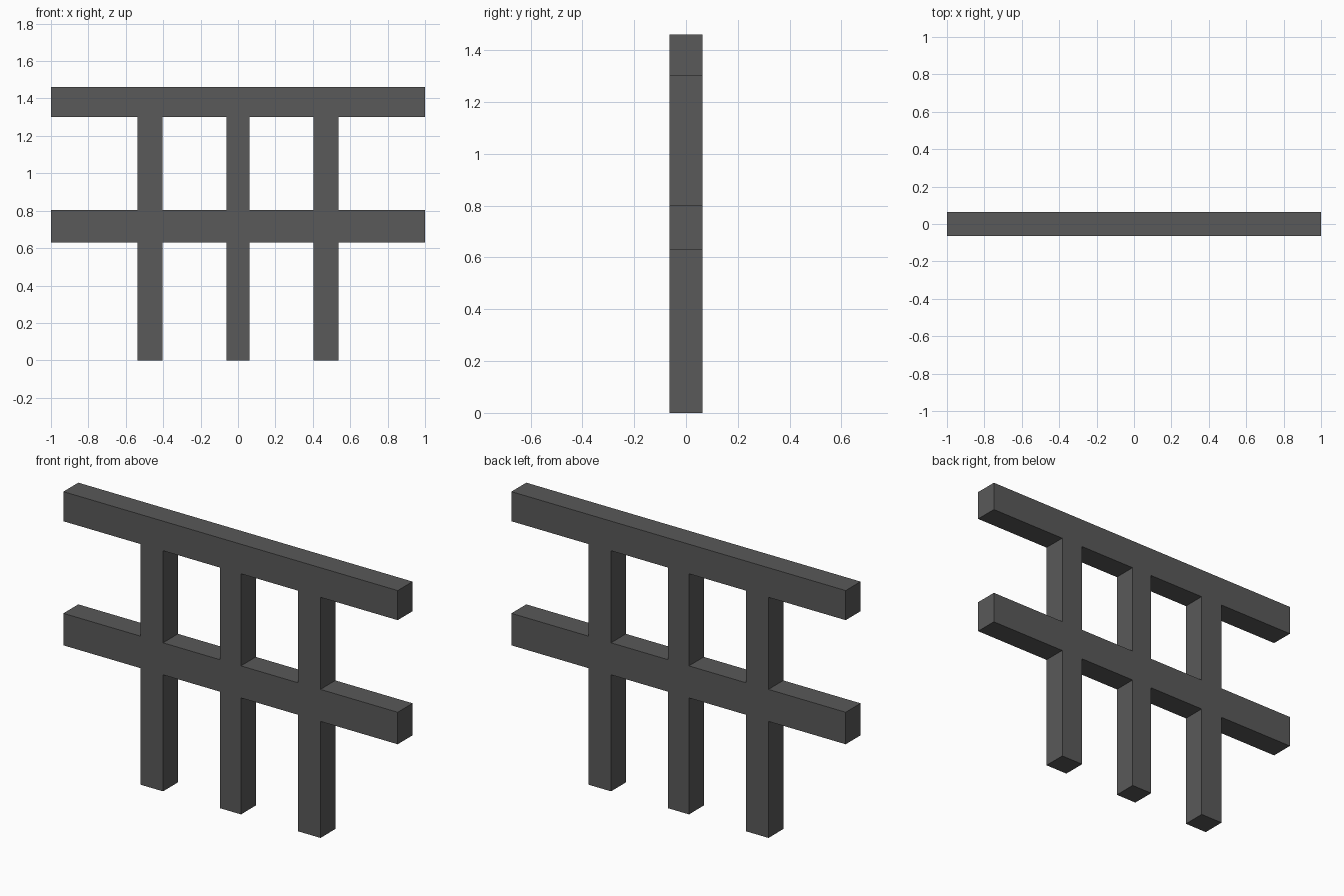
import bpy, bmesh

if "Cube" in bpy.data.objects:
    bpy.data.objects.remove(bpy.data.objects["Cube"])

DEPTH = 0.127
post_edges = [0.0625, 0.404, 0.538, 1.0]
xs = [-x for x in reversed(post_edges)] + post_edges
zs = [0, 0.63, 0.803, 1.301, 1.461]

# Front profile: odd columns are posts, odd rows are rails
bm = bmesh.new()
grid = [[bm.verts.new((x, -DEPTH / 2, z)) for z in zs] for x in xs]
for i in range(len(xs) - 1):
    for k in range(len(zs) - 1):
        if i % 2 or k % 2:
            bm.faces.new((grid[i][k], grid[i + 1][k],
                          grid[i + 1][k + 1], grid[i][k + 1]))
bmesh.ops.delete(bm, geom=[v for v in bm.verts if not v.link_faces], context='VERTS')

# Give the joined posts and rails their thickness
front = bm.faces[:]
res = bmesh.ops.extrude_face_region(bm, geom=front, use_keep_orig=True)
bmesh.ops.translate(bm, vec=(0, DEPTH, 0),
                    verts=[g for g in res["geom"] if isinstance(g, bmesh.types.BMVert)])
bmesh.ops.recalc_face_normals(bm, faces=bm.faces[:])

mesh = bpy.data.meshes.new("fence_frame")
bm.to_mesh(mesh)
bm.free()
fence = bpy.data.objects.new("fence_frame", mesh)
bpy.context.collection.objects.link(fence)

# Dark grey finish
mat = bpy.data.materials.new("dark_grey")
mat.diffuse_color = (0.1, 0.1, 0.1, 1)
mat.use_nodes = True
mat.node_tree.nodes["Principled BSDF"].inputs["Base Color"].default_value = mat.diffuse_color
mesh.materials.append(mat)
